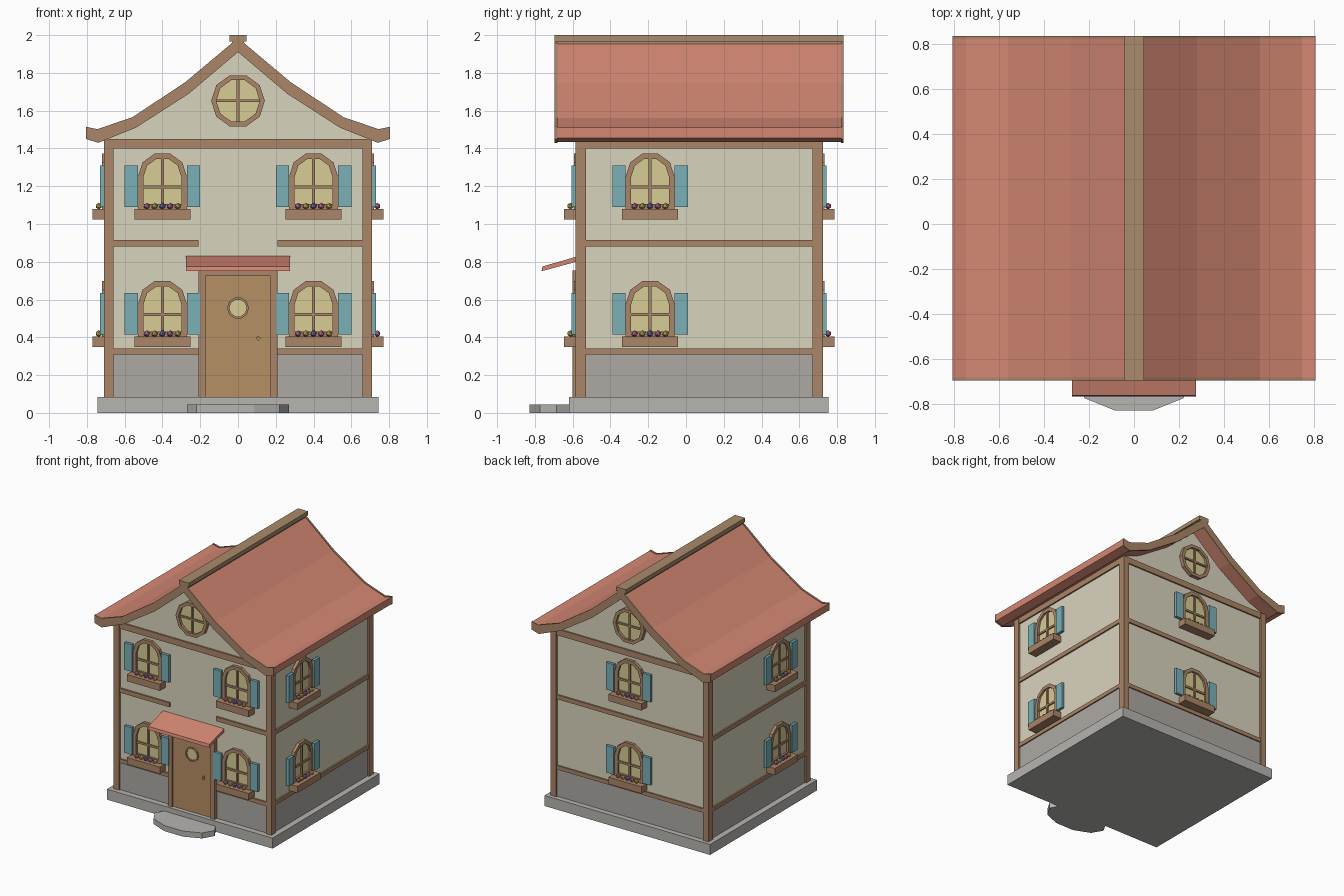
import bpy, bmesh
from math import sin, cos, radians, pi
from mathutils import Matrix, Vector

if "Cube" in bpy.data.objects:
    bpy.data.objects.remove(bpy.data.objects["Cube"])


def mat(name, hexcol):
    m = bpy.data.materials.new(name)
    rgb = [(int(hexcol[i:i + 2], 16) / 255) ** 2.2 for i in (0, 2, 4)]
    m.diffuse_color = (*rgb, 1)
    m.use_nodes = True
    m.node_tree.nodes["Principled BSDF"].inputs["Base Color"].default_value = m.diffuse_color
    return m


WALL, STONE, PLINTH = mat("plaster", "D8D2BC"), mat("stone", "ACA8A2"), mat("plinth", "B5B3AE")
WOOD, DOOR, ROOF = mat("timber", "A98467"), mat("door_wood", "B58E64"), mat("roof_red", "D28672")
GLASS, TEAL, RIDGE = mat("glass", "D6CB95"), mat("shutter_teal", "7AAFB6"), mat("ridge_wood", "A88A6C")
PINK, YELLOW, VIOLET = mat("pink", "C47A9E"), mat("yellow", "C9B661"), mat("violet", "7F70C0")


def mesh(name, bm, m):
    bmesh.ops.recalc_face_normals(bm, faces=bm.faces)
    me = bpy.data.meshes.new(name)
    bm.to_mesh(me)
    bm.free()
    me.materials.append(m)
    return me


def place(name, me, matrix=Matrix()):
    ob = bpy.data.objects.new(name, me)
    ob.matrix_world = matrix
    bpy.context.collection.objects.link(ob)
    return ob


def boxes(name, m, *ranges):
    """One mesh from boxes given as x0, x1, y0, y1, z0, z1."""
    bm = bmesh.new()
    for x0, x1, y0, y1, z0, z1 in ranges:
        M = Matrix.Translation(((x0 + x1) / 2, (y0 + y1) / 2, (z0 + z1) / 2))
        bmesh.ops.create_cube(bm, size=1, matrix=M @ Matrix.Diagonal((x1 - x0, y1 - y0, z1 - z0, 1)))
    return mesh(name, bm, m)


def prism(name, m, pts, y0, y1):
    """Profile in x, z extruded along y."""
    bm = bmesh.new()
    f = bm.faces.new([bm.verts.new((x, y0, z)) for x, z in pts])
    r = bmesh.ops.extrude_face_region(bm, geom=[f])
    bmesh.ops.translate(bm, vec=(0, y1 - y0, 0), verts=[v for v in r["geom"] if isinstance(v, bmesh.types.BMVert)])
    return mesh(name, bm, m)


def ring(name, m, outer, inner, y0, y1):
    """Frame between two matching closed outlines."""
    bm = bmesh.new()
    loops = [[bm.verts.new((x, y, z)) for x, z in o] for o, y in
             ((outer, y0), (inner, y0), (inner, y1), (outer, y1))]
    n = len(outer)
    for a, b in zip(loops, loops[1:] + loops[:1]):
        for i in range(n):
            j = (i + 1) % n
            bm.faces.new((a[i], a[j], b[j], b[i]))
    return mesh(name, bm, m)


def circle(r, z, n=10):
    return [(r * cos(2 * pi * i / n), z + r * sin(2 * pi * i / n)) for i in range(n)]


def arch(r, bottom, spring):
    return [(-r, bottom), (r, bottom)] + [(r * cos(pi * i / 5), spring + r * sin(pi * i / 5)) for i in range(6)]


def mirrored(half):
    """Complete a right-hand profile that starts at x = 0."""
    return half + [(-x, z) for x, z in reversed(half[1:])]


# Plinth and front step
place("plinth", boxes("plinth", PLINTH, (-.745, .745, -.62, .755, 0, .085)))
bm = bmesh.new()
bmesh.ops.create_cone(bm, cap_ends=True, segments=10, radius1=1, radius2=1, depth=.045,
                      matrix=Matrix.Translation((0, -.685, .0225)) @ Matrix.Diagonal((.27, .15, 1, 1)) @ Matrix.Rotation(pi / 2, 4, "Z"))
place("front_step", mesh("front_step", bm, PLINTH))

# Stone course, plaster walls with gables
place("stone_course", boxes("stone_course", STONE, (-.697, .697, -.572, .712, .085, .31)))
UNDER = [(0, 1.91), (.26, 1.69), (.54, 1.51), (.74, 1.43), (.805, 1.45)]
OVER = [(0, 1.985), (.28, 1.75), (.56, 1.565), (.745, 1.502), (.805, 1.515)]
gable = [(0, 1.93), (.26, 1.71), (.54, 1.53), (.695, 1.46), (.695, .31)]
place("walls", prism("walls", WALL, mirrored(gable), -.57, .71))

# Timber frame
place("corner_posts", boxes("corner_posts", WOOD, *[
    (x, x + .05, y, y + .055, .085, 1.445) for x in (-.71, .66) for y in (-.585, .67)]))
levels = [(.308, .34), (.88, .915), (1.4, 1.45)]
beams = [(-.66, .66, .69, .722, a, b) for a, b in levels]
beams += [(x, x + .04, -.53, .67, a, b) for x in (-.707, .667) for a, b in levels]
beams += [(-.705, .705, -.583, -.55, 1.4, 1.45), (-.705, .705, .69, .722, 1.4, 1.45)]
for a, b in levels[:2]:
    beams += [(-.66, -.21, -.583, -.55, a, b), (.21, .66, -.583, -.55, a, b)]
beams.remove((-.66, .66, .69, .722, 1.4, 1.45))
place("beams", boxes("beams", WOOD, *beams))


# Roof with curved slopes, verge boards and ridge cap
def roof_profile(grow):
    top = [(x, z + grow) for x, z in OVER]
    low = [(x, z - grow) for x, z in UNDER]
    return top + low[::-1][:-1] + [(-x, z) for x, z in [low[0]] + low[1:]] + [(-x, z) for x, z in top[::-1][:-1]]


def roof_piece(name, m, y0, y1, inset):
    bm = bmesh.new()
    for s in (1, -1):
        prof = [(x, z - inset) for x, z in OVER] + [(x, z + inset) for x, z in UNDER[::-1]]
        rows = [[bm.verts.new((s * x, y, z)) for x, z in prof] for y in (y0, y1)]
        n, k = len(prof), len(OVER)
        for i in range(n - 1):
            bm.faces.new((rows[0][i], rows[0][i + 1], rows[1][i + 1], rows[1][i]))
        for r in rows:
            for i in range(k - 1):
                bm.faces.new((r[i], r[i + 1], r[n - 2 - i], r[n - 1 - i]))
    bmesh.ops.remove_doubles(bm, verts=bm.verts, dist=1e-5)
    place(name, mesh(name, bm, m))


roof_piece("roof", ROOF, -.681, .821, .004)
roof_piece("verge_front", WOOD, -.695, -.68, 0)
roof_piece("verge_back", WOOD, .82, .835, 0)
place("ridge_cap", boxes("ridge_cap", RIDGE, (-.045, .045, -.695, .835, 1.967, 2), (-.033, .033, -.695, .835, 1.93, 1.97)))

# Door with jambs, porthole, handle and canopy
place("door_frame", boxes("door_frame", WOOD, (-.21, -.173, -.6, -.55, .085, .745), (.173, .21, -.6, -.55, .085, .745),
                          (-.21, .21, -.6, -.55, .725, .755)))
place("door", boxes("door", DOOR, (-.175, .175, -.586, -.55, .085, .727)))
place("door_porthole_frame", ring("porthole", WOOD, circle(.058, .555), circle(.046, .555), -.598, -.58))
place("door_porthole_glass", prism("porthole_glass", GLASS, circle(.048, .555), -.59, -.58))
place("door_handle", boxes("door_handle", YELLOW, (.103, .111, -.605, -.58, .382, .408), (.095, .119, -.605, -.599, .392, .398)))
canopy = prism("canopy", ROOF, [(-.765, .75), (-.76, .775), (-.57, .83), (-.57, .803)], -.275, .275)
place("door_canopy", canopy, Matrix(((0, 1, 0, 0), (1, 0, 0, 0), (0, 0, 1, 0), (0, 0, 0, 1))))
canopy.flip_normals()

# Arched window parts, built once facing -y
OUT, INN = arch(.13, .40, .575), arch(.1, .43, .575)
flowers = {}
for label, m, xs in (("pink", PINK, (-.082, .041)), ("yellow", YELLOW, (-.041, .082)), ("violet", VIOLET, (0,))):
    bm = bmesh.new()
    for x in xs:
        bmesh.ops.create_icosphere(bm, subdivisions=1, radius=.018, matrix=Matrix.Translation((x, -.042, .42)))
    flowers["flowers_" + label] = mesh("flowers_" + label, bm, m)
window = {
    "window_frame": ring("window_frame", WOOD, OUT, INN, -.024, .01),
    "window_glass": prism("window_glass", GLASS, arch(.105, .41, .575), -.008, .01),
    "window_bars": boxes("window_bars", WOOD, (-.008, .008, -.018, 0, .41, .67), (-.1, .1, -.018, 0, .514, .53)),
    "shutters": boxes("shutters", TEAL, (-.2, -.13, -.035, -.012, .415, .635), (.13, .2, -.035, -.012, .415, .635)),
    "flower_box": boxes("flower_box", WOOD, (-.148, .148, -.075, .005, .35, .405)),
    **flowers}
walls = [("front_left", -.4, -.57, 0), ("front_right", .4, -.57, 0), ("right", .695, -.19, 90),
         ("back", 0, .71, 180), ("left", -.695, -.19, -90)]
for side, x, y, turn in walls:
    for floor, z in (("lower", 0), ("upper", .675)):
        M = Matrix.Translation((x, y, z)) @ Matrix.Rotation(radians(turn), 4, "Z")
        for part, me in window.items():
            place(f"{part}_{side}_{floor}", me, M)

# Round gable windows
round_window = {
    "round_frame": ring("round_frame", WOOD, circle(.142, 1.652), circle(.115, 1.652), -.03, .01),
    "round_glass": prism("round_glass", GLASS, circle(.12, 1.652), -.01, .01),
    "round_bars": boxes("round_bars", WOOD, (-.007, .007, -.022, 0, 1.54, 1.764), (-.116, .116, -.022, 0, 1.645, 1.659))}
for side, y, turn in (("front", -.57, 0), ("back", .71, 180)):
    for part, me in round_window.items():
        place(f"{part}_{side}", me, Matrix.Translation((0, y, 0)) @ Matrix.Rotation(radians(turn), 4, "Z"))
